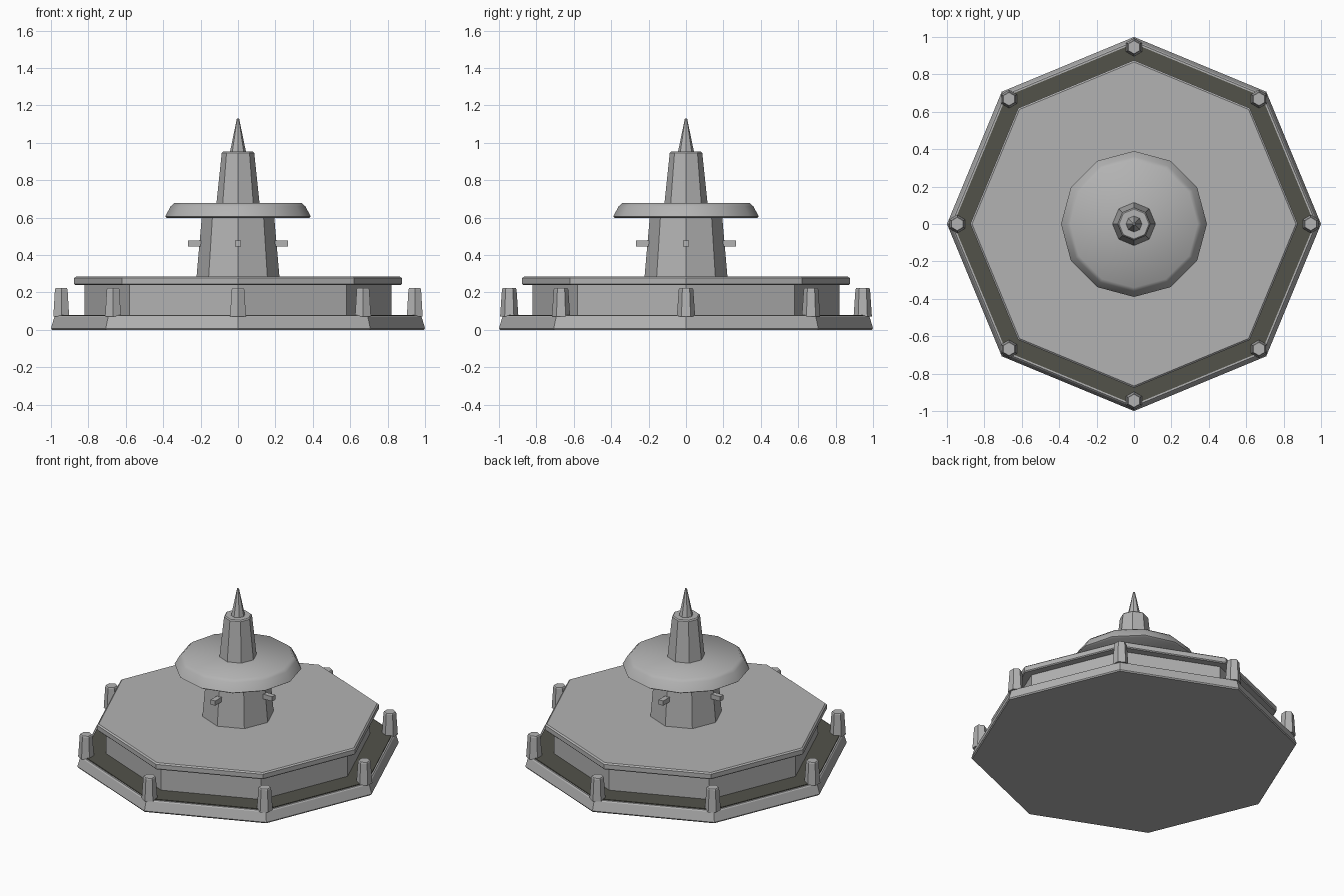
import bpy
import math

cube = bpy.data.objects.get("Cube")
if cube:
    bpy.data.objects.remove(cube, do_unlink=True)


def material(name, color):
    m = bpy.data.materials.new(name)
    m.use_nodes = True
    m.diffuse_color = color
    m.node_tree.nodes["Principled BSDF"].inputs["Base Color"].default_value = color
    return m


stone = material("grey stone", (0.45, 0.45, 0.45, 1))
basin = material("dark basin", (0.085, 0.085, 0.068, 1))


def turned(name, sides, profile, mat=stone, center=(0, 0), turn=0.0):
    """Closed faceted solid from a (radius, height) profile, bottom to top."""
    verts, faces = [], []
    for r, z in profile:
        for i in range(sides):
            a = turn + math.tau * i / sides
            verts.append((center[0] + r * math.cos(a), center[1] + r * math.sin(a), z))
    for k in range(len(profile) - 1):
        for i in range(sides):
            j = (i + 1) % sides
            lo, hi = k * sides, (k + 1) * sides
            faces.append((lo + i, lo + j, hi + j, hi + i))
    faces.append(tuple(reversed(range(sides))))
    faces.append(tuple(range(len(verts) - sides, len(verts))))
    mesh = bpy.data.meshes.new(name)
    mesh.from_pydata(verts, [], faces)
    mesh.materials.append(mat)
    ob = bpy.data.objects.new(name, mesh)
    bpy.context.collection.objects.link(ob)
    return ob


# Octagonal platform: plinth, dark floor, wall and overhanging cap
turned("plinth", 8, [(0.995, 0), (1.0, 0.008), (0.982, 0.068), (0.975, 0.075)])
turned("basin_floor", 8, [(0.965, 0.07), (0.965, 0.08)], basin)
turned("wall", 8, [(0.82, 0.075), (0.82, 0.245)])
turned("wall_cap", 8, [(0.87, 0.24), (0.876, 0.246), (0.876, 0.276), (0.866, 0.284)])

# Central tower in two tapered stages, topped with a spike
turned("lower_shaft", 8, [(0.222, 0.28), (0.193, 0.61)])
turned("upper_shaft", 8, [(0.117, 0.66), (0.087, 0.945), (0.08, 0.952)])
turned("spike", 8, [(0.043, 0.95), (0.006, 1.13)])

# Twelve-sided bowl with softly shaded rim
bowl = turned("bowl", 12, [(0.38, 0.598), (0.39, 0.605), (0.36, 0.66), (0.34, 0.678)])
bpy.context.view_layer.objects.active = bowl
bowl.select_set(True)
bpy.ops.object.shade_smooth_by_angle(angle=math.radians(60))
bowl.select_set(False)

# Corner posts around the plinth
for i in range(8):
    a = math.tau * i / 8
    turned(f"post_{i + 1}", 6, [(0.049, 0.07), (0.039, 0.216), (0.035, 0.222)],
           center=(0.945 * math.cos(a), 0.945 * math.sin(a)), turn=math.pi / 6)

# Water spouts on the four sides of the tower
for i in range(4):
    a = math.tau * i / 4
    bpy.ops.mesh.primitive_cube_add(
        size=1, location=(0.225 * math.cos(a), 0.225 * math.sin(a), 0.46), rotation=(0, 0, a))
    spout = bpy.context.object
    spout.name = f"spout_{i + 1}"
    spout.scale = (0.085, 0.034, 0.032)
    spout.data.materials.append(stone)
